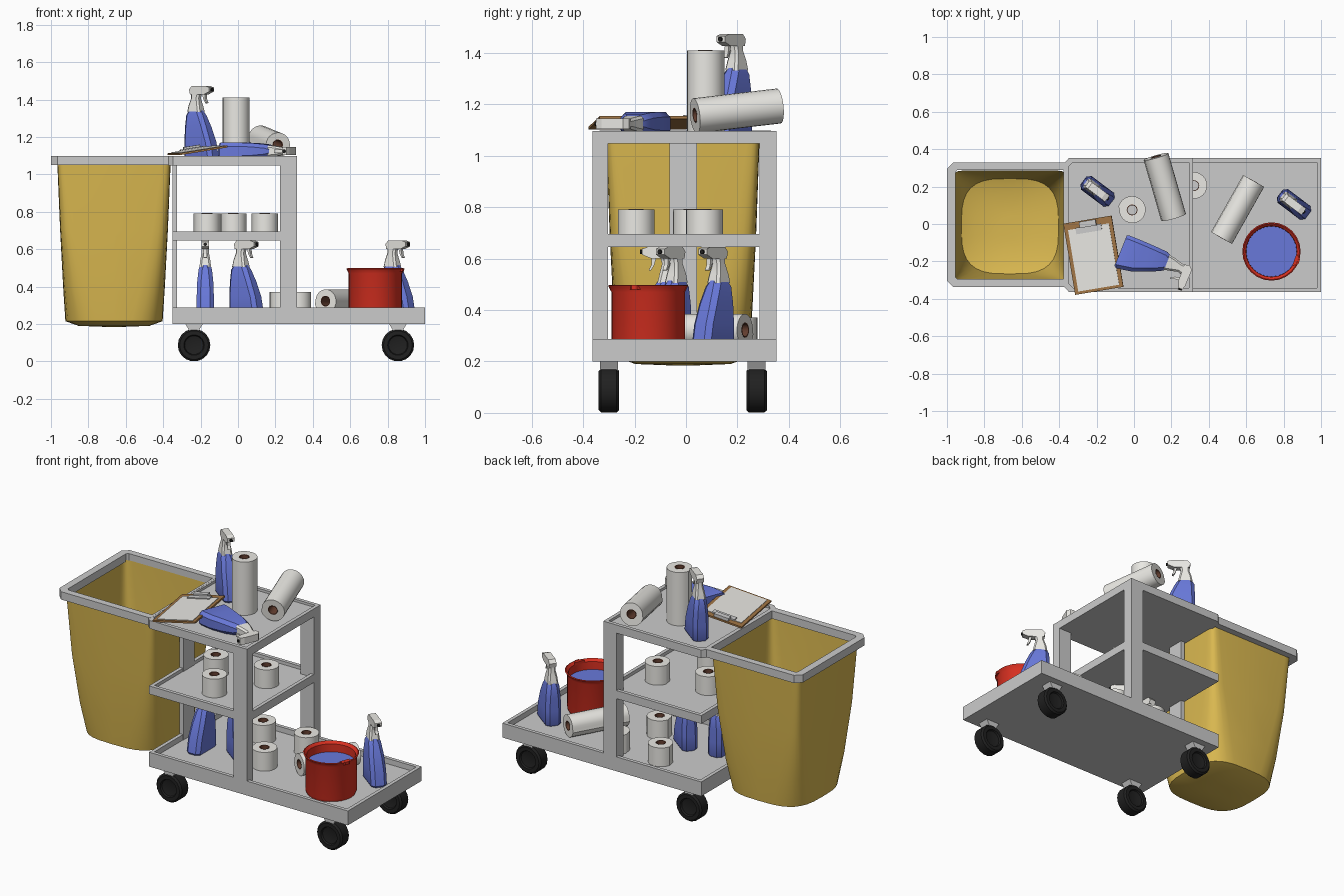
import bpy, bmesh, math
from mathutils import Matrix, Vector

if "Cube" in bpy.data.objects:
    bpy.data.objects.remove(bpy.data.objects["Cube"])

def material(name, rgb):
    m = bpy.data.materials.new(name)
    m.diffuse_color = (*rgb, 1)
    m.use_nodes = True
    m.node_tree.nodes["Principled BSDF"].inputs["Base Color"].default_value = m.diffuse_color
    return m

YELLOW = material("yellow_plastic", (0.70, 0.48, 0.08))
BLUE = material("blue_liquid", (0.14, 0.19, 0.70))
RED = material("red_plastic", (0.70, 0.03, 0.015))
WHITE = material("white_paper", (0.82, 0.81, 0.77))
BLACK = material("black_rubber", (0.015, 0.015, 0.015))
BROWN = material("brown_board", (0.36, 0.18, 0.06))
CORE = material("cardboard_core", (0.13, 0.05, 0.03))

def finish(bm, name, mat=None, matrix=None, smooth=None):
    bmesh.ops.recalc_face_normals(bm, faces=bm.faces)
    me = bpy.data.meshes.new(name)
    bm.to_mesh(me)
    bm.free()
    if smooth:
        me.shade_smooth()
        me.set_sharp_from_angle(angle=math.radians(smooth))
    if mat:
        me.materials.append(mat)
    ob = bpy.data.objects.new(name, me)
    bpy.context.collection.objects.link(ob)
    if matrix:
        ob.matrix_world = matrix
    return ob

def loft(name, rings, mat=None, matrix=None, smooth=None, caps=(True, True), wrap=False):
    bm = bmesh.new()
    vs = [[bm.verts.new(p) for p in r] for r in rings]
    n = len(vs[0])
    for a, b in zip(vs, vs[1:] + vs[:1] if wrap else vs[1:]):
        for i in range(n):
            j = (i + 1) % n
            bm.faces.new((a[i], a[j], b[j], b[i]))
    if not wrap:
        if caps[0]:
            bm.faces.new(vs[0])
        if caps[1]:
            bm.faces.new(vs[-1])
    return finish(bm, name, mat, matrix, smooth)

def circle(r, z, n=20):
    return [(r * math.cos(2 * math.pi * i / n), r * math.sin(2 * math.pi * i / n), z) for i in range(n)]

def rect(x0, x1, y0, y1, z, cl=0.0, cr=0.0):
    """Rectangle ring, with left and right corners cut by cl and cr."""
    if not cl and not cr:
        return [(x0, y0, z), (x1, y0, z), (x1, y1, z), (x0, y1, z)]
    pts = [(x0, y0 + cl, z), (x0 + cl, y0, z), (x1 - cr, y0, z), (x1, y0 + cr, z),
           (x1, y1 - cr, z), (x1 - cr, y1, z), (x0 + cl, y1, z), (x0, y1 - cl, z)]
    return [p for i, p in enumerate(pts) if p != pts[i - 1]]

def box(name, x0, x1, y0, y1, z0, z1, mat=None, matrix=None):
    return loft(name, [rect(x0, x1, y0, y1, z0), rect(x0, x1, y0, y1, z1)], mat, matrix)

def tray(name, x0, x1, z0, z1, depth, cut=0.0, y0=-0.363, y1=0.352, rim=0.022):
    loft(name, [rect(x0, x1, y0, y1, z0, cut), rect(x0, x1, y0, y1, z1, cut)] +
         [rect(x0 + rim, x1 - rim, y0 + rim, y1 - rim, z, cut) for z in (z1, z1 - depth)])

# Cart trays and posts
tray("base_tray", -0.35, 1.0, 0.20, 0.288, 0.033)
tray("middle_shelf", -0.35, 0.315, 0.645, 0.695, 0.02)
tray("top_shelf", -0.372, 0.315, 1.047, 1.097, 0.015, cut=0.025)
box("front_post", 0.225, 0.315, -0.363, -0.303, 0.27, 1.06)
box("back_post", 0.225, 0.315, 0.285, 0.352, 0.27, 1.06)
box("left_post", -0.35, -0.325, -0.065, 0.042, 0.25, 1.06)

# Casters
for i, (x, y) in enumerate([(-0.235, -0.3), (-0.235, 0.275), (0.855, -0.3), (0.855, 0.275)]):
    prof = [(0.03, -0.025), (0.05, -0.03), (0.055, -0.04), (0.077, -0.04), (0.087, -0.03),
            (0.087, 0.03), (0.077, 0.04), (0.055, 0.04), (0.05, 0.03), (0.03, 0.025)]
    loft(f"wheel_{i}", [circle(r, z, 18) for r, z in prof], BLACK,
         Matrix.Translation((x, y, 0.087)) @ Matrix.Rotation(math.pi / 2, 4, 'X'), 35)
    loft(f"caster_mount_{i}", [rect(x - s, x + s, y - 0.035, y + 0.035, z)
                               for s, z in ((0.02, 0.15), (0.03, 0.172), (0.048, 0.202))])

# Bin frame and bin
fr = [(-1.0, -0.36, -0.337, 0.33, 0.035), (-0.955, -0.376, -0.295, 0.29, 0.012)]
loft("bin_frame", [rect(*f[:4], z, f[4]) for f, z in
                   ((fr[0], 1.05), (fr[0], 1.098), (fr[1], 1.098), (fr[1], 1.05))], wrap=True)

def squircle(a, b, z, e, n=32):
    out = []
    for i in range(n):
        c, s = math.cos(2 * math.pi * i / n), math.sin(2 * math.pi * i / n)
        out.append((-0.663 + math.copysign(a * abs(c) ** (2 / e), c),
                    -0.012 + math.copysign(b * abs(s) ** (2 / e), s), z))
    return out

loft("bin", [squircle(*p) for p in ((0.303, 0.298, 1.06, 18), (0.288, 0.285, 0.7, 10), (0.272, 0.27, 0.4, 5),
                                    (0.26, 0.255, 0.215, 3.2), (0.19, 0.185, 0.19, 2.5), (0.06, 0.06, 0.185, 2))],
     YELLOW, smooth=40, caps=(False, True))

# Spray bottles: local +x is the nozzle side
def bottle(name, matrix):
    body = [(-0.09, 0.09, 0.042, 0), (-0.095, 0.095, 0.046, 0.01), (-0.095, 0.08, 0.046, 0.09),
            (-0.093, 0.05, 0.043, 0.17), (-0.09, 0.02, 0.036, 0.235), (-0.075, 0.002, 0.028, 0.262)]
    loft(name + "_body", [rect(a, b, -t, t, z, 0.02, 0.02) for a, b, t, z in body], BLUE, matrix, 35)
    neck = [(-0.08, 0.006, 0.031, 0.25), (-0.074, -0.002, 0.027, 0.285), (-0.062, -0.012, 0.02, 0.325),
            (-0.062, -0.005, 0.02, 0.35)]
    loft(name + "_neck", [rect(a, b, -t, t, z, 0.01, 0.01) for a, b, t, z in neck], WHITE, matrix, 35)
    side = [(-0.062, 0.345), (0.03, 0.345), (0.066, 0.36), (0.066, 0.383), (0.04, 0.391), (-0.05, 0.391), (-0.068, 0.372)]
    loft(name + "_head", [[(x, y, z) for x, z in side] for y in (-0.021, 0.021)], WHITE, matrix)
    trig = [(0.01, 0.35), (0.028, 0.35), (0.03, 0.32), (0.04, 0.3), (0.032, 0.298), (0.018, 0.32)]
    loft(name + "_trigger", [[(x, y, z) for x, z in trig] for y in (-0.009, 0.009)], WHITE, matrix)
    loft(name + "_nozzle", [circle(0.009, z, 10) for z in (0, 0.012)], BLACK,
         matrix @ Matrix.Translation((0.062, 0, 0.371)) @ Matrix.Rotation(math.pi / 2, 4, 'Y'))

for i, (x, y, z, a) in enumerate([(-0.195, 0.175, 1.082, -37), (0.855, 0.105, 0.255, -37),
                                  (0.045, -0.06, 0.255, -37), (-0.175, -0.105, 0.255, -90)]):
    bottle(f"spray_bottle_{i}", Matrix.Translation((x, y, z)) @ Matrix.Rotation(math.radians(a), 4, 'Z'))
c, s = math.cos(math.radians(22)), math.sin(math.radians(22))
lying = Matrix(((-s, 0, c, -0.072), (-c, 0, -s, -0.145), (0, -1, 0, 1.124), (0, 0, 0, 1)))
bottle("lying_spray_bottle", lying)

# Paper rolls: outer wrap is a slight spiral, so the sheet end shows as a step
def roll(name, start, end, r):
    start, end = Vector(start), Vector(end)
    h, n = (end - start).length, 24
    m = Matrix.Translation(start) @ (end - start).to_track_quat('Z', 'Y').to_matrix().to_4x4()
    def outer(z):
        return [(x * k, y * k, z) for i, (x, y, _) in enumerate(circle(r, z, n)) for k in [0.93 + 0.09 * i / (n - 1)]]
    loft(name, [outer(0), outer(h), circle(0.028, h, n), circle(0.028, 0, n)], WHITE, m, 35, wrap=True)
    loft(name + "_core", [circle(q, z, n) for q, z in ((0.029, -0.001), (0.029, h + 0.001), (0.025, h + 0.001), (0.025, -0.001))],
         CORE, m, 35, wrap=True)

roll("standing_towel_roll", (-0.01, 0.075, 1.083), (-0.01, 0.075, 1.41), 0.074)
roll("leaning_towel_roll", (0.212, 0.035, 1.157), (0.118, 0.36, 1.195), 0.07)
roll("base_towel_roll", (0.468, -0.075, 0.322), (0.64, 0.23, 0.322), 0.066)
for i, (x, y, z) in enumerate([(-0.165, 0.02, 0.676), (-0.025, -0.195, 0.676), (0.143, 0.07, 0.676),
                               (0.32, 0.205, 0.256), (0.03, 0.2, 0.256), (0.24, -0.087, 0.256)]):
    roll(f"tissue_roll_{i}", (x, y, z), (x, y, z + 0.115), 0.073)

# Bucket with water
at = Matrix.Translation((0.735, -0.147, 0.255))
loft("bucket", [circle(r, z, 24) for r, z in ((0.137, 0), (0.143, 0.015), (0.143, 0.215), (0.152, 0.232), (0.156, 0.24),
                                              (0.15, 0.243), (0.136, 0.228), (0.134, 0.02))], RED, at, 35)
loft("bucket_spout", [[(0.13, -0.035, z), (0.158, -0.012, z), (0.158, 0.012, z), (0.13, 0.035, z)] for z in (0.225, 0.242)],
     RED, at @ Matrix.Rotation(math.radians(-20), 4, 'Z'))
loft("bucket_water", [circle(0.135, z, 24) for z in (0.15, 0.18)], BLUE, at)

# Clipboard resting on the lying bottle
cb = (Matrix.Translation((-0.217, -0.167, 1.128)) @ Matrix.Rotation(math.radians(9.5), 4, 'Z')
      @ Matrix.Rotation(math.radians(-9), 4, 'Y'))
box("clipboard", -0.132, 0.132, -0.193, 0.193, -0.005, 0.005, BROWN, cb)
box("clipboard_paper", -0.112, 0.112, -0.178, 0.155, 0.004, 0.008, WHITE, cb)
box("clipboard_clip", -0.07, 0.07, 0.125, 0.16, 0.006, 0.014, None, cb)
box("clipboard_clip_grip", -0.045, 0.045, 0.155, 0.188, 0.006, 0.024, None, cb)
